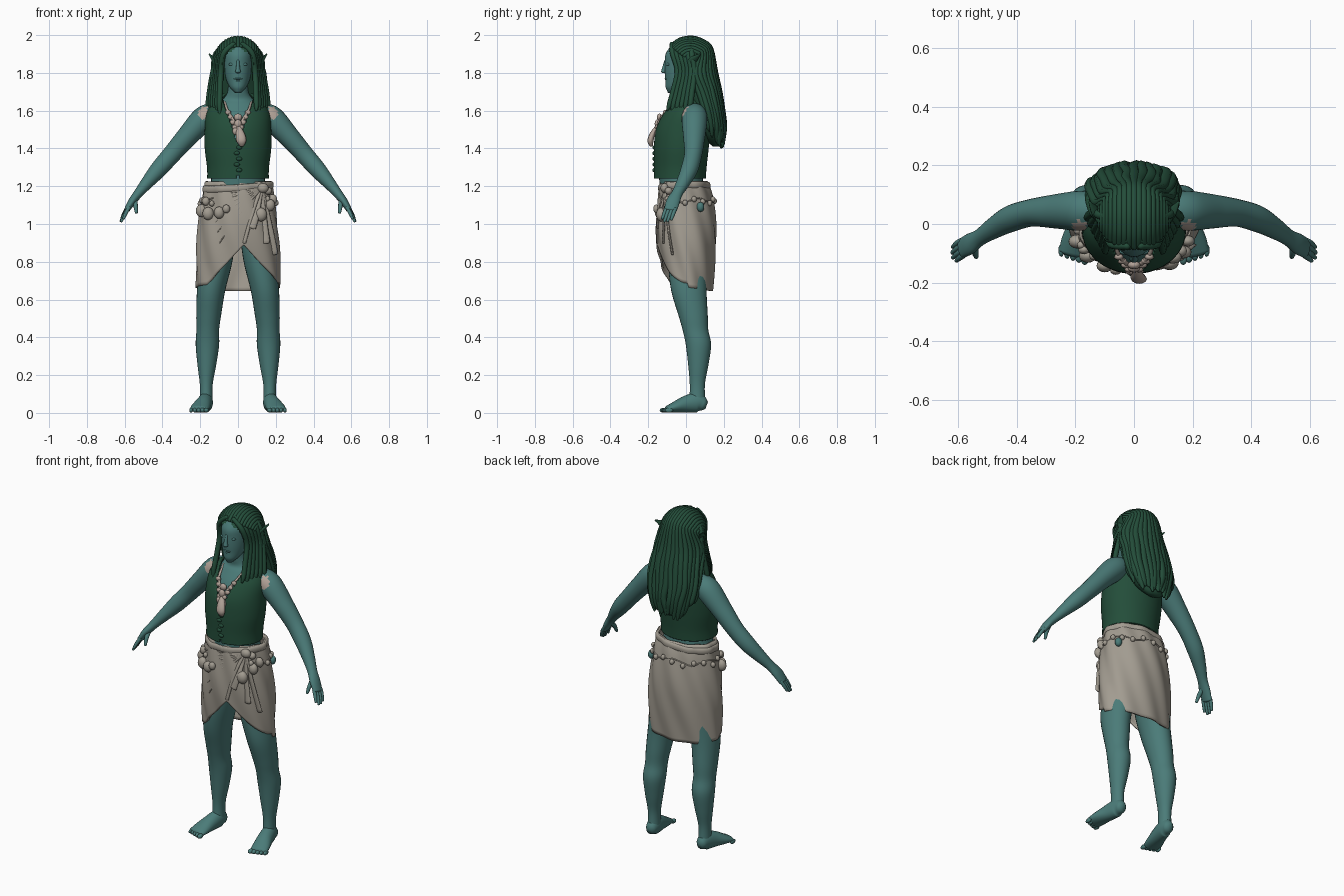
import bpy, bmesh, random
from math import sin, cos, pi, radians, asin
from mathutils import Vector

random.seed(4)
if "Cube" in bpy.data.objects:
    bpy.data.objects.remove(bpy.data.objects["Cube"])


def material(name, rgb):
    m = bpy.data.materials.new(name)
    m.use_nodes = True
    m.diffuse_color = (*rgb, 1)
    m.node_tree.nodes["Principled BSDF"].inputs["Base Color"].default_value = (*rgb, 1)
    return m


SKIN = material("teal skin", (0.07, 0.20, 0.19))
GREEN = material("dark green", (0.017, 0.075, 0.042))
CLOTH = material("tan cloth", (0.36, 0.33, 0.28))
SHELL = material("pale shell", (0.44, 0.36, 0.31))


def make(name, bm, mat, cut=None, paint=None, thick=0):
    """Finish a mesh: drop faces by rule, paint faces by rule, smooth, thicken."""
    if cut:
        gone = [f for f in bm.faces if cut(f.calc_center_median())]
        bmesh.ops.delete(bm, geom=gone, context='FACES')
    bmesh.ops.recalc_face_normals(bm, faces=bm.faces[:])
    if paint:
        for f in bm.faces:
            f.material_index = int(paint[1](f.calc_center_median()))
    me = bpy.data.meshes.new(name)
    bm.to_mesh(me)
    bm.free()
    me.materials.append(mat)
    if paint:
        me.materials.append(paint[0])
    me.shade_smooth()
    ob = bpy.data.objects.new(name, me)
    bpy.context.scene.collection.objects.link(ob)
    if thick:
        mod = ob.modifiers.new("thickness", 'SOLIDIFY')
        mod.thickness, mod.offset = thick, 0
    return ob


def spline(pts, steps):
    """Smooth curve through tuples of any length."""
    out = []
    for i in range(len(pts) - 1):
        a, b, c, d = (pts[max(i - 1, 0)], pts[i], pts[i + 1], pts[min(i + 2, len(pts) - 1)])
        for k in range(steps):
            t = k / steps
            out.append(tuple(q + t / 2 * (r - p + t * (2 * p - 5 * q + 4 * r - s + t * (3 * (q - r) + s - p)))
                             for p, q, r, s in zip(a, b, c, d)))
    return out + [tuple(pts[-1])]


def sweep(name, paths, mat, n=16, steps=5, side=(1, 0, 0), level=False, caps=True, **kw):
    """Tubes through stations (x, y, z, half width, half depth)."""
    bm = bmesh.new()
    for pts in paths:
        rows = spline(pts, steps)
        pos = [Vector(r[:3]) for r in rows]
        rings = []
        for i, r in enumerate(rows):
            t = (pos[min(i + 1, len(pos) - 1)] - pos[max(i - 1, 0)]).normalized()
            rings.append((pos[i], t, r[3], r[4]))
        if caps:
            for j, sg in ((0, -1), (-1, 1)):
                p, t, a, b = rings[j]
                end = (p + t * sg * 0.5 * min(a, b), t, a * .6, b * .6)
                rings.insert(0 if j == 0 else len(rings), end)
        loops = []
        for p, t, a, b in rings:
            u, v = Vector(side), Vector((0, 1, 0))
            if not level:
                u = (u - t * u.dot(t)).normalized()
                v = t.cross(u)
            loops.append([bm.verts.new(p + u * a * cos(2 * pi * k / n) + v * b * sin(2 * pi * k / n))
                          for k in range(n)])
        for lo, hi in zip(loops, loops[1:]):
            for k in range(n):
                bm.faces.new((lo[k - 1], lo[k], hi[k], hi[k - 1]))
        if caps:
            bm.faces.new(loops[0])
            bm.faces.new(loops[-1])
    return make(name, bm, mat, **kw)


def blobs(name, items, mat, seg=16, **kw):
    """Ellipsoids given as (centre, radii)."""
    bm = bmesh.new()
    for loc, rad in items:
        vs = bmesh.ops.create_uvsphere(bm, u_segments=seg, v_segments=seg // 2, radius=1)["verts"]
        for v in vs:
            v.co = Vector(loc) + Vector(c * r for c, r in zip(v.co, rad))
    return make(name, bm, mat, **kw)


# Torso, neck and head
sweep("torso", [[(0, -.005, .95, .16, .12), (0, -.01, 1.1, .16, .115), (0, -.025, 1.22, .143, .115),
                 (0, -.03, 1.32, .146, .12), (0, -.02, 1.45, .16, .128), (0, -.005, 1.56, .153, .11),
                 (0, .01, 1.63, .12, .082), (0, .01, 1.66, .08, .062), (0, 0, 1.7, .055, .055),
                 (0, -.005, 1.77, .052, .055)]], SKIN, n=32, level=True)
sweep("head", [[(0, -.07, 1.705, .026, .03), (0, -.055, 1.725, .044, .053), (0, -.032, 1.76, .061, .077),
                (0, -.02, 1.8, .07, .092), (0, -.012, 1.85, .075, .1), (0, 0, 1.9, .076, .108),
                (0, .01, 1.95, .06, .085)]], SKIN, n=32, level=True)
sweep("nose", [[(0, -.106, 1.865, .008, .008), (0, -.115, 1.83, .01, .01), (0, -.12, 1.805, .015, .012)]], SKIN)
blobs("lips", [((0, -.103, 1.768), (.024, .01, .006)), ((0, -.1, 1.757), (.02, .01, .006))], SKIN)
blobs("eyelids", [((s * .033, -.094, 1.845), (.017, .01, .008)) for s in (1, -1)], SKIN)

# Limbs, built once per side
for s, side in ((1, "left"), (-1, "right")):
    def flip(pts):
        return [(s * p[0], *p[1:]) for p in pts]

    spot = Vector((s * .185, -.015, 1.59))
    sweep(side + "_arm", [flip([(.12, .045, 1.595, .055, .05), (.18, .045, 1.558, .068, .066),
                                (.27, .043, 1.462, .058, .056), (.35, .038, 1.37, .047, .049),
                                (.42, .018, 1.29, .045, .045), (.48, -.015, 1.22, .036, .034),
                                (.525, -.045, 1.165, .029, .025), (.56, -.068, 1.12, .036, .021),
                                (.588, -.082, 1.075, .034, .015)])], SKIN, n=28, steps=9, side=(0, 1, 0),
          paint=(SHELL, lambda c: (c - spot).length < .034 + .008 * sin(c.z * 300)))
    knuckle, down, across = Vector((.583, -.08, 1.085)), Vector((.5, -.3, -.81)), Vector((.25, .85, -.15))
    fingers = []
    for k in range(4):
        base = knuckle + across * .018 * (k - 1.5)
        size = (.075, .09, .086, .072)[k]
        fingers.append(flip([(*(base + down * size * f + Vector((-.008, 0, 0)) * f * f), r, r)
                             for f, r in ((0, .01), (.5, .01), (1, .007))]))
    fingers.append(flip([(.545, -.065, 1.13, .014, .014), (.542, -.095, 1.095, .012, .012),
                         (.538, -.112, 1.06, .008, .008)]))
    sweep(side + "_fingers", fingers, SKIN, n=10, side=(0, 1, 0))
    sweep(side + "_leg", [flip([(.095, .01, .98, .09, .11), (.115, .01, .8, .085, .105),
                                (.142, .015, .65, .075, .094), (.155, .037, .52, .066, .078),
                                (.16, .05, .44, .06, .068), (.162, .066, .36, .062, .067),
                                (.165, .065, .25, .049, .053), (.168, .06, .15, .034, .04),
                                (.168, .06, .06, .034, .042)])], SKIN, n=28, level=True)
    sweep(side + "_foot", [flip([(.168, .095, .045, .03, .034), (.17, .06, .055, .038, .052),
                                 (.182, 0, .046, .043, .045), (.198, -.06, .03, .05, .029),
                                 (.207, -.1, .019, .049, .018)])], SKIN, n=20)
    blobs(side + "_toes", [((s * (.168 + .02 * k), -.118 + .007 * k, .014), (.014 - .001 * k, .022, .013))
                           for k in range(5)], SKIN, seg=12)
    sweep(side + "_ear", [flip([(.11, .02, 1.84, .02, .01), (.13, .04, 1.87, .022, .01),
                                (.152, .075, 1.9, .004, .004)])], GREEN, n=10, side=(0, 1, 0))

# Vest with a V neck and a row of knots
sweep("vest", [[(0, -.032, 1.24, .157, .131), (0, -.03, 1.3, .158, .133), (0, -.025, 1.4, .17, .139),
                (0, -.016, 1.5, .17, .139), (0, -.002, 1.58, .163, .12), (0, .01, 1.635, .132, .094),
                (0, .012, 1.668, .09, .074), (0, .01, 1.69, .068, .064)]],
      GREEN, n=120, steps=10, level=True, caps=False, thick=.012,
      cut=lambda c: c.y < .01 and (abs(c.x) < (c.z - 1.415) * .34 or abs(c.x) < (1.262 - c.z) * .6))
blobs("vest_knots", [((.006 * (-1) ** k, -.168, 1.285 + .03 * k), (.016, .01, .011)) for k in range(5)], GREEN)

# Necklace and pendant
sweep("necklace_cord", [[(s * .07, -.035, 1.645, .006, .006), (s * .055, -.1, 1.6, .007, .007),
                         (s * .025, -.135, 1.55, .008, .008), (0, -.15, 1.5, .008, .008)] for s in (1, -1)],
      SHELL, n=8)
blobs("necklace_shells",
      [((s * (.052 - .012 * k), -.112 - .014 * k, 1.59 - .026 * k), (.016, .011, .014))
       for k in range(4) for s in (1, -1)]
      + [((0, -.14, 1.565), (.022, .014, .02)), ((0, -.152, 1.53), (.02, .014, .024)),
         ((-.012, -.16, 1.49), (.018, .014, .02)), ((.02, -.158, 1.475), (.015, .012, .024))], SHELL, seg=12)
sweep("pendant", [[(.005, -.155, 1.51, .012, .012), (.012, -.178, 1.475, .024, .014),
                   (.018, -.188, 1.44, .026, .016), (.02, -.183, 1.415, .012, .009)]], SHELL, n=12)

# Wrapped skirt: profile rows are (z, centre y, half width, half depth)
ROWS = spline([(1.225, -.01, .17, .118), (1.15, -.004, .184, .138), (1.0, 0, .204, .153),
               (.85, .004, .216, .148), (.64, .01, .217, .124)], 8)


def skirt_point(th, z, off=0.0):
    z = min(max(z, ROWS[-1][0]), ROWS[0][0])
    for hi, lo in zip(ROWS, ROWS[1:]):
        if z >= lo[0]:
            f = (hi[0] - z) / (hi[0] - lo[0])
            cy, rx, ry = (a + (b - a) * f for a, b in zip(hi[1:], lo[1:]))
            break
    off += .004 * sin(9 * th + 16 * z)
    return Vector(((rx + off) * sin(th), cy - (ry + off) * cos(th), z))


def hem(th):
    base = .665 + .02 * cos(th)
    return max(base, .89 - 1.1 * abs(.215 * sin(th) - .03)) if cos(th) > 0 else base


bm = bmesh.new()
AROUND, DOWN = 144, 30
grid = [[bm.verts.new(skirt_point(th, 1.225 + (hem(th) - 1.225) * j / DOWN)) for j in range(DOWN + 1)]
        for th in (2 * pi * i / AROUND - pi for i in range(AROUND))]
for i in range(AROUND):
    for j in range(DOWN):
        bm.faces.new((grid[i - 1][j], grid[i][j], grid[i][j + 1], grid[i - 1][j + 1]))
make("skirt", bm, CLOTH, thick=.01)

# Waist roll, folds fanning from the knot, and hanging tails
sweep("waist_roll", [[(*skirt_point(2 * pi * k / 24, 1.195 + .012 * cos(2 * pi * k / 24 - 2), .003), .02, .009)
                      for k in range(25)]], CLOTH, n=10, steps=3, side=(0, 0, 1))
folds = []
for k in range(6):
    end_th, end_z = -1.25 + .12 * k, 1.14 - .06 * k
    folds.append([(*skirt_point(.75 + (end_th - .75) * f, 1.185 + (end_z - 1.185) * f ** 1.4, .001),
                   .009 * (1.15 - f), .007 * (1.15 - f)) for f in (0, .25, .5, .75, 1)])
sweep("skirt_folds", folds, CLOTH, n=8, side=(0, 0, 1))
tails = [[(*skirt_point(.75 + (end_th - .75) * f, 1.185 + (end_z - 1.185) * f, .008), .008 + .014 * f, .007)
          for f in (0, .3, .65, 1)] for end_th, end_z in ((1.05, .84), (.72, .9), (.35, .98))]
tails.append([(*skirt_point(.7 - .55 * f ** .7, 1.18 - .28 * f, .004), .01, .006) for f in (0, .3, .65, 1)])
sweep("skirt_tails", tails, CLOTH, n=10)
blobs("skirt_knot", [(skirt_point(.75, 1.19, .014), (.03, .022, .026)),
                     (skirt_point(.95, 1.175, .012), (.022, .02, .02))], CLOTH)

# Belt of beads and shells
sweep("belt_string", [[(*skirt_point(.9 + 4.6 * k / 16, 1.125 + .012 * cos(k * pi / 2), .006), .004, .004)
                       for k in range(17)]], CLOTH, n=6, side=(0, 0, 1))
blobs("belt_beads", [(skirt_point(.9 + 4.6 * k / 14, 1.12 + .012 * cos(k * 2), .01), (.014, .014, .016))
                     for k in range(15)], CLOTH, seg=12)
blobs("belt_shells", [(skirt_point(th, z, .012), (r, r * .8, r * 1.15)) for th, z, r in
                      ((-1.2, 1.07, .03), (-.85, 1.055, .03), (-.5, 1.06, .028), (-.3, 1.08, .02),
                       (-1.0, 1.12, .02), (.62, 1.05, .032), (.95, 1.1, .028), (1.2, 1.13, .024))], CLOTH)
blobs("side_charm", [(skirt_point(2.1, 1.09, .014), (.02, .02, .026))], SKIN)

# Hair: scalp cap, back mass and locks
CAP, RAD = Vector((0, .022, 1.865)), Vector((.118, .13, .122))
blobs("hair_cap", [(CAP, RAD)], GREEN, seg=64,
      cut=lambda c: c.y < .02 and abs(c.x) < .085 and c.z < 1.925 - 7 * c.x ** 2)
MASS = [(1.8, .05, .125, .105), (1.7, .085, .14, .092), (1.6, .115, .148, .078),
        (1.52, .132, .135, .07), (1.46, .145, .105, .05)]
sweep("hair_back", [[(0, .04, 1.88, .11, .11)] + [(0, cy, z, rx, ry) for z, cy, rx, ry in MASS]
                    + [(0, .155, 1.425, .06, .03)]], GREEN, n=32, level=True)
locks = []
for i in range(19):
    u = i / 9 - 1
    w, th = radians(72) * u, radians(100) * u
    pts = []
    for deg in (38, 65, 95, 125, 150):
        a = radians(deg)
        pts.append((CAP.x + RAD.x * sin(w), CAP.y - RAD.y * cos(w) * cos(a), CAP.z + RAD.z * cos(w) * sin(a),
                    .012, .011))
    for z, cy, rx, ry in MASS[:5 if abs(u) < .75 else 4]:
        pts.append((rx * sin(th) + random.uniform(-.008, .008), cy + ry * cos(th), z, .02, .016))
    x, y, z = pts[-1][:3]
    pts.append((x * .9, y + .005, z - random.uniform(.025, .06), .006, .005))
    locks.append(pts)
sweep("hair_locks", locks, GREEN, n=8, steps=4)
fronts = []
for s in (1, -1):
    for k in range(6):
        r, drop = .015, random.uniform(0, .06)
        fronts.append([(s * .02, -.075 + .02 * k, 1.955 + .004 * k, .012, .012),
                       (s * (.074 + .008 * k), -.07 + .02 * k, 1.905, r, r),
                       (s * (.09 + .008 * k), -.045 + .018 * k, 1.81, r, r),
                       (s * (.095 + .011 * k), -.068 + .02 * k, 1.7, r, r),
                       (s * (.098 + .012 * k), -.088 + .022 * k, 1.63, r * .9, r * .9),
                       (s * (.096 + .012 * k), -.1 + .022 * k, 1.56 + drop, .005, .005)])
sweep("hair_side_locks", fronts, GREEN, n=8)
